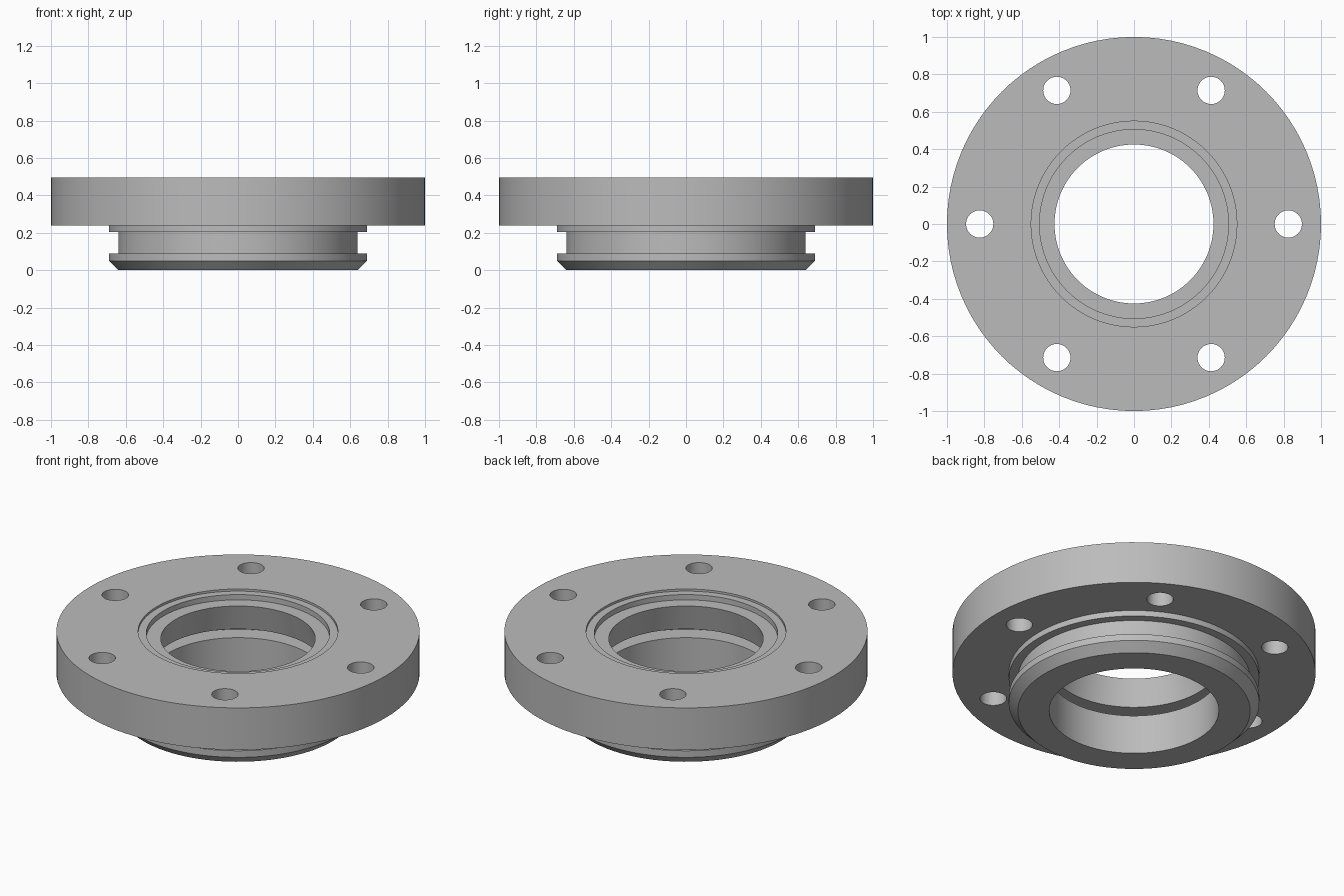
import bpy
import bmesh
import math

cube = bpy.data.objects.get("Cube")
if cube:
    bpy.data.objects.remove(cube, do_unlink=True)

SEGMENTS = 96

metal = bpy.data.materials.new("grey_metal")
metal.use_nodes = True
colour = (0.5, 0.5, 0.5, 1)
metal.diffuse_color = colour
metal.node_tree.nodes["Principled BSDF"].inputs["Base Color"].default_value = colour


def lathe(name, profile, segments):
    """Revolve a closed (radius, height) profile about the z axis."""
    bm = bmesh.new()
    rings = []
    for i in range(segments):
        a = math.tau * i / segments
        rings.append([bm.verts.new((r * math.cos(a), r * math.sin(a), z))
                      for r, z in profile])
    n = len(profile)
    for i, ring in enumerate(rings):
        following = rings[(i + 1) % segments]
        for j in range(n):
            k = (j + 1) % n
            bm.faces.new((ring[j], following[j], following[k], ring[k]))
    bmesh.ops.recalc_face_normals(bm, faces=bm.faces)
    mesh = bpy.data.meshes.new(name)
    bm.to_mesh(mesh)
    bm.free()
    obj = bpy.data.objects.new(name, mesh)
    bpy.context.collection.objects.link(obj)
    mesh.materials.append(metal)
    return obj


# Hub outside, from the bottom chamfer up past the seal groove to the flange
outside = [(0.64, 0), (0.69, 0.05), (0.69, 0.09), (0.64, 0.09),
           (0.64, 0.205), (0.69, 0.205), (0.69, 0.24), (1, 0.24), (1, 0.495)]
# Top recess, tapered bore, inner groove and lower bore
inside = [(0.55, 0.495), (0.55, 0.482), (0.505, 0.482), (0.505, 0.45),
          (0.425, 0.45), (0.465, 0.291), (0.575, 0.291), (0.575, 0.238),
          (0.467, 0.238), (0.467, 0)]
flange = lathe("flange_hub", outside + inside, SEGMENTS)

# Bolt holes, evenly spaced around the flange
bm = bmesh.new()
for i in range(6):
    a = math.tau * i / 6
    made = bmesh.ops.create_cone(bm, cap_ends=True, segments=32,
                                 radius1=0.073, radius2=0.073, depth=0.6)
    bmesh.ops.translate(bm, verts=made["verts"],
                        vec=(0.825 * math.cos(a), 0.825 * math.sin(a), 0.37))
mesh = bpy.data.meshes.new("bolt_hole_cutter")
bm.to_mesh(mesh)
bm.free()
mesh.materials.append(metal)
cutter = bpy.data.objects.new("bolt_hole_cutter", mesh)
cutter.hide_render = True
bpy.context.collection.objects.link(cutter)

cut = flange.modifiers.new("bolt_holes", "BOOLEAN")
cut.operation = "DIFFERENCE"
cut.solver = "EXACT"
cut.object = cutter

bpy.ops.object.select_all(action="DESELECT")
flange.select_set(True)
bpy.context.view_layer.objects.active = flange
bpy.ops.object.modifier_apply(modifier=cut.name)
bpy.data.objects.remove(cutter, do_unlink=True)
bpy.ops.object.shade_smooth_by_angle(angle=math.radians(25))
